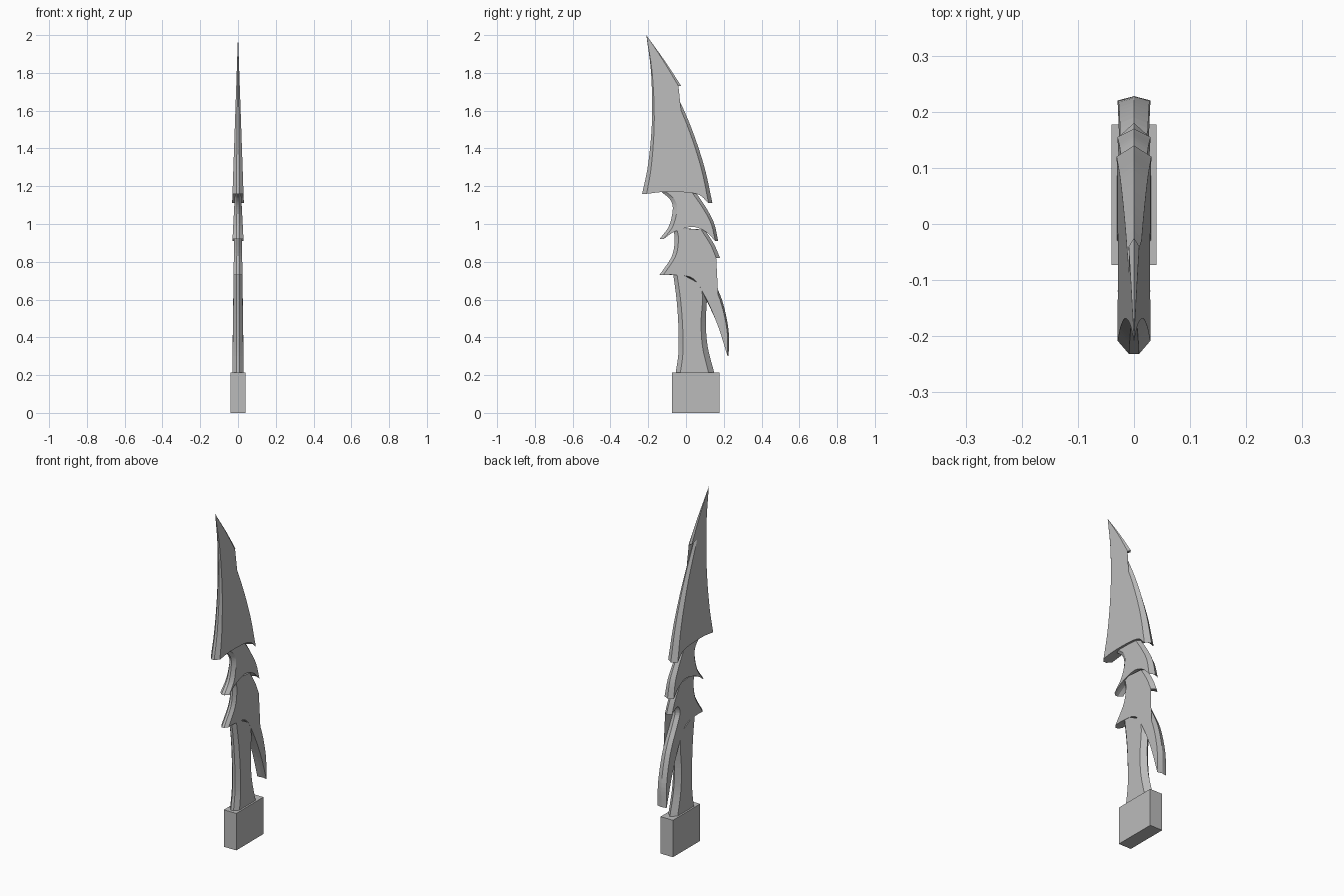
import bpy, bmesh
from mathutils import Vector

cube = bpy.data.objects.get("Cube")
if cube:
    bpy.data.objects.remove(cube)

grey = bpy.data.materials.new("plain_grey")
grey.use_nodes = True
grey.diffuse_color = (0.5, 0.5, 0.5, 1)
grey.node_tree.nodes["Principled BSDF"].inputs["Base Color"].default_value = grey.diffuse_color


def lerp(a, b, u):
    return a + (b - a) * u


def spline(pts, steps=6):
    """Smooth curve through the points; two points give a straight line."""
    p = [Vector(q) for q in pts]
    if len(p) == 2:
        return p
    p = [p[0] * 2 - p[1]] + p + [p[-1] * 2 - p[-2]]
    out = []
    for a, b, c, d in zip(p, p[1:], p[2:], p[3:]):
        for k in range(steps):
            u = k / steps
            out.append(0.5 * (2 * b + (c - a) * u + (2 * a - 5 * b + 4 * c - d) * u ** 2
                              + (3 * b - a - 3 * c + d) * u ** 3))
    return out + [p[-2]]


def finish(name, bm):
    bmesh.ops.recalc_face_normals(bm, faces=bm.faces)
    mesh = bpy.data.meshes.new(name)
    bm.to_mesh(mesh)
    bm.free()
    mesh.materials.append(grey)
    obj = bpy.data.objects.new(name, mesh)
    bpy.context.collection.objects.link(obj)


def bevelled_part(name, thickness, chains):
    """Flat-sided slab from outline chains: (points, inset range, rim width range)."""
    z0, t0, z1, t1 = thickness
    outline = []
    for pts, inset, rim in chains:
        curve = spline(pts)
        last = len(curve) - 1
        for i, p in enumerate(curve):
            if outline and (outline[-1][0] - p).length < 1e-4:
                continue
            outline.append((p, lerp(*inset, i / last), lerp(*rim, i / last)))
    if (outline[0][0] - outline[-1][0]).length < 1e-4:
        outline.pop()
    bm = bmesh.new()
    rows = []
    for p, inset, rim in outline:
        t = lerp(t0, t1, (p.y - z0) / (z1 - z0))
        rows.append([bm.verts.new((x, y, p.y)) for x, y in (
            (t, p.x + inset), (t * rim, p.x), (-t * rim, p.x), (-t, p.x + inset))])
    for a, b in zip(rows, rows[1:] + rows[:1]):
        for k in range(3):
            bm.faces.new((a[k], a[k + 1], b[k + 1], b[k]))
    caps = [bm.faces.new([r[k] for r in rows]) for k in (0, 3)]
    bmesh.ops.triangulate(bm, faces=caps)
    bmesh.ops.remove_doubles(bm, verts=bm.verts, dist=1e-5)
    finish(name, bm)


FRONT, ACROSS, SHARP = (0.3, 0.3), (0.3, 0), (0, 0)

# Blade with a notch near the tip
bevelled_part("blade", (2, 0, 1.11, 0.031), [
    ([(-.21, 2), (-.185, 1.8), (-.18, 1.55), (-.2, 1.32), (-.232, 1.16)], (0, .024), FRONT),
    ([(-.232, 1.16), (-.11, 1.17), (.06, 1.16), (.14, 1.11)], (.024, -.02), ACROSS),
    ([(.14, 1.11), (.095, 1.31), (.02, 1.53), (-.075, 1.74)], (-.02, -.015), SHARP),
    ([(-.075, 1.74), (-.025, 1.73)], (-.015, -.015), SHARP),
    ([(-.025, 1.73), (-.11, 1.86), (-.21, 2)], (-.015, 0), SHARP)])

# Barbed collar under the blade
bevelled_part("upper_collar", (1.17, .016, .92, .029), [
    ([(-.13, 1.17), (-.085, 1.13), (-.07, 1.08), (-.09, .99), (-.14, .92)], (.025, .02), FRONT),
    ([(-.14, .92), (-.07, .96), (.03, .985), (.11, .96), (.17, .91)], (.02, -.015), ACROSS),
    ([(.17, .91), (.15, 1), (.11, 1.08), (.05, 1.17)], (-.015, -.02), SHARP)])

# Lower collar with its barb and the long downward spike
bevelled_part("lower_collar_and_spike", (.98, .02, .25, .03), [
    ([(-.07, .98), (-.06, .92), (-.075, .83), (-.14, .73)], (.02, .02), FRONT),
    ([(-.14, .73), (-.07, .73), (.03, .71), (.1, .61), (.17, .46), (.226, .3)],
     (.02, -.006), ACROSS),
    ([(.226, .3), (.225, .44), (.19, .6), (.13, .73), (.102, .8), (.125, .845), (.18, .82)],
     (-.006, -.02), SHARP),
    ([(.18, .82), (.15, .89), (.1, .97)], (-.02, -.02), SHARP)])

# Grip
bevelled_part("grip", (.98, .0195, .25, .0295), [
    ([(-.07, .75), (-.05, .6), (-.04, .45), (-.04, .32), (-.055, .21)], (.02, .025), FRONT),
    ([(-.055, .21), (.15, .21)], (.025, -.03), ACROSS),
    ([(.15, .21), (.115, .35), (.105, .48), (.11, .6), (.1, .68)], (-.03, -.02), SHARP)])

# Block pommel
bm = bmesh.new()
bmesh.ops.create_cube(bm, size=1)
bmesh.ops.scale(bm, vec=(.08, .25, .215), verts=bm.verts)
bmesh.ops.translate(bm, vec=(0, .052, .1075), verts=bm.verts)
finish("pommel", bm)
